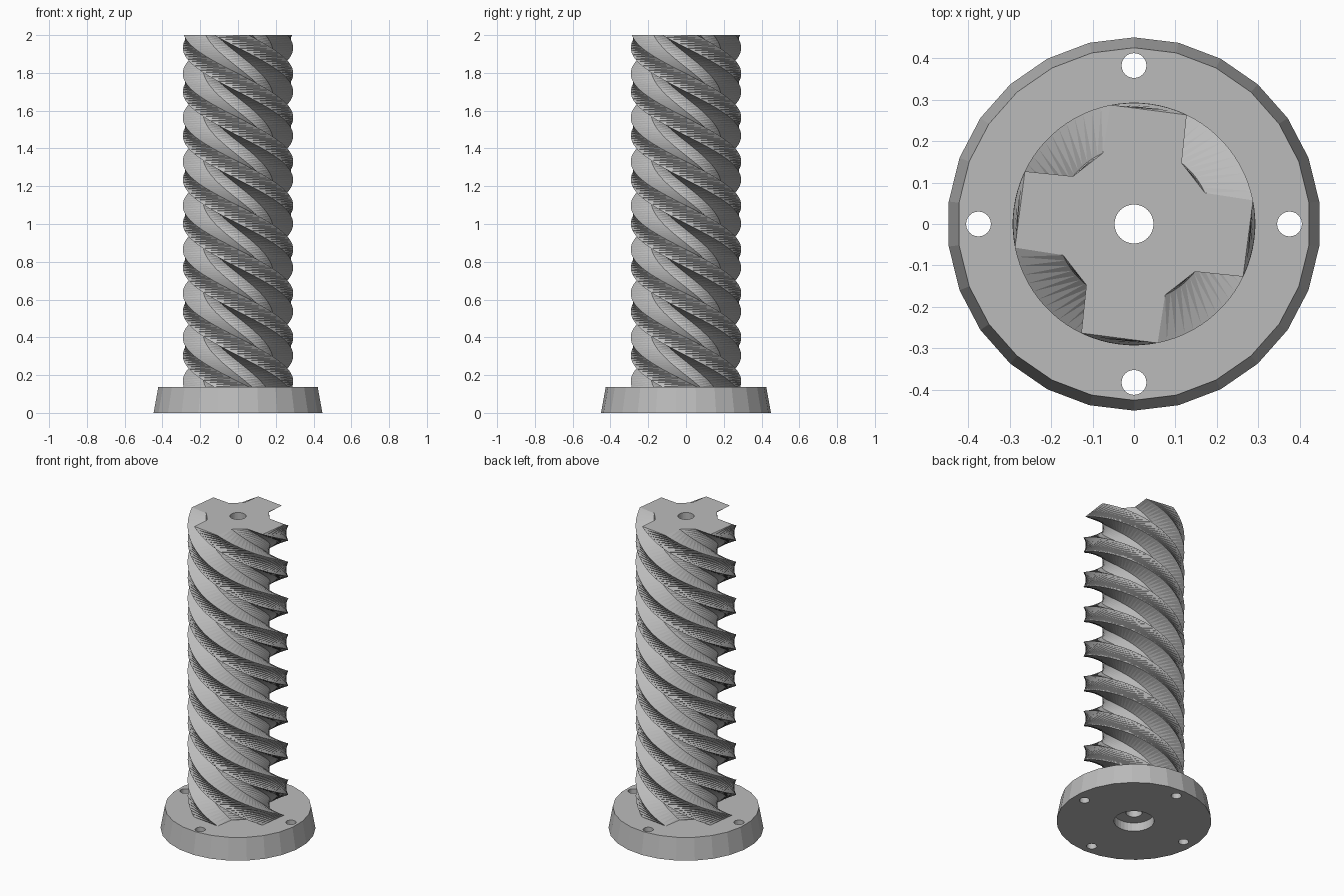
import bpy
import bmesh
from math import cos, sin, pi, radians
from mathutils import Matrix, Vector

cube = bpy.data.objects.get("Cube")
if cube:
    bpy.data.objects.remove(cube)

BASE_H = 0.1375
TOP = 2.0
SLICES = 160
TWIST = radians(-720)

grey = bpy.data.materials.new("light_grey")
grey.use_nodes = True
grey.diffuse_color = (0.5, 0.5, 0.5, 1)
grey.node_tree.nodes["Principled BSDF"].inputs["Base Color"].default_value = (0.5, 0.5, 0.5, 1)


def make_object(name, bm):
    bmesh.ops.recalc_face_normals(bm, faces=bm.faces)
    mesh = bpy.data.meshes.new(name)
    bm.to_mesh(mesh)
    bm.free()
    mesh.materials.append(grey)
    obj = bpy.data.objects.new(name, mesh)
    bpy.context.collection.objects.link(obj)
    return obj


def cone(name, r1, r2, z0, z1, sides, x=0, y=0):
    bm = bmesh.new()
    bmesh.ops.create_cone(bm, cap_ends=True, segments=sides, radius1=r1, radius2=r2,
                          depth=z1 - z0, matrix=Matrix.Translation((x, y, (z0 + z1) / 2)))
    return make_object(name, bm)


def cut(target, cutters):
    for cutter in cutters:
        cutter.hide_render = True
        mod = target.modifiers.new("cut", 'BOOLEAN')
        mod.operation = 'DIFFERENCE'
        mod.solver = 'EXACT'
        mod.object = cutter
    graph = bpy.context.evaluated_depsgraph_get()
    mesh = bpy.data.meshes.new_from_object(target.evaluated_get(graph))
    target.modifiers.clear()
    target.data = mesh


# Four-lobed cross-section: one lobe and groove repeated by quarter turns
quarter = [(-0.057, 0.287), (0.127, 0.263), (0.115, 0.147), (0.171, 0.075)]
profile = [Matrix.Rotation(-k * pi / 2, 2) @ Vector(p) for k in range(4) for p in quarter]

# Twisted column
bm = bmesh.new()
rings = []
for i in range(SLICES + 1):
    t = i / SLICES
    turn = Matrix.Rotation(TWIST * t, 2)
    rings.append([bm.verts.new((*(turn @ p), BASE_H + (TOP - BASE_H) * t)) for p in profile])
n = len(profile)
for low, high in zip(rings, rings[1:]):
    for j in range(n):
        k = (j + 1) % n
        bm.faces.new((low[j], low[k], high[j]))
        bm.faces.new((low[k], high[k], high[j]))
bm.faces.new(rings[0])
bm.faces.new(rings[-1])
column = make_object("twisted_column", bm)

# Tapered base flange
flange = cone("base_flange", 0.45, 0.425, 0, BASE_H, 26)

# Centre bore, underside recess and four bolt holes
bore = cone("bore_cutter", 0.047, 0.047, -0.1, 2.1, 32)
recess = cone("recess_cutter", 0.117, 0.117, -0.1, 0.055, 32)
bolts = [cone("bolt_cutter", 0.03, 0.03, -0.1, 0.3, 24, 0.375 * cos(a), 0.382 * sin(a))
         for a in (0, pi / 2, pi, 3 * pi / 2)]
cut(column, [bore])
cut(flange, [bore, recess] + bolts)
for cutter in [bore, recess] + bolts:
    bpy.data.objects.remove(cutter)
